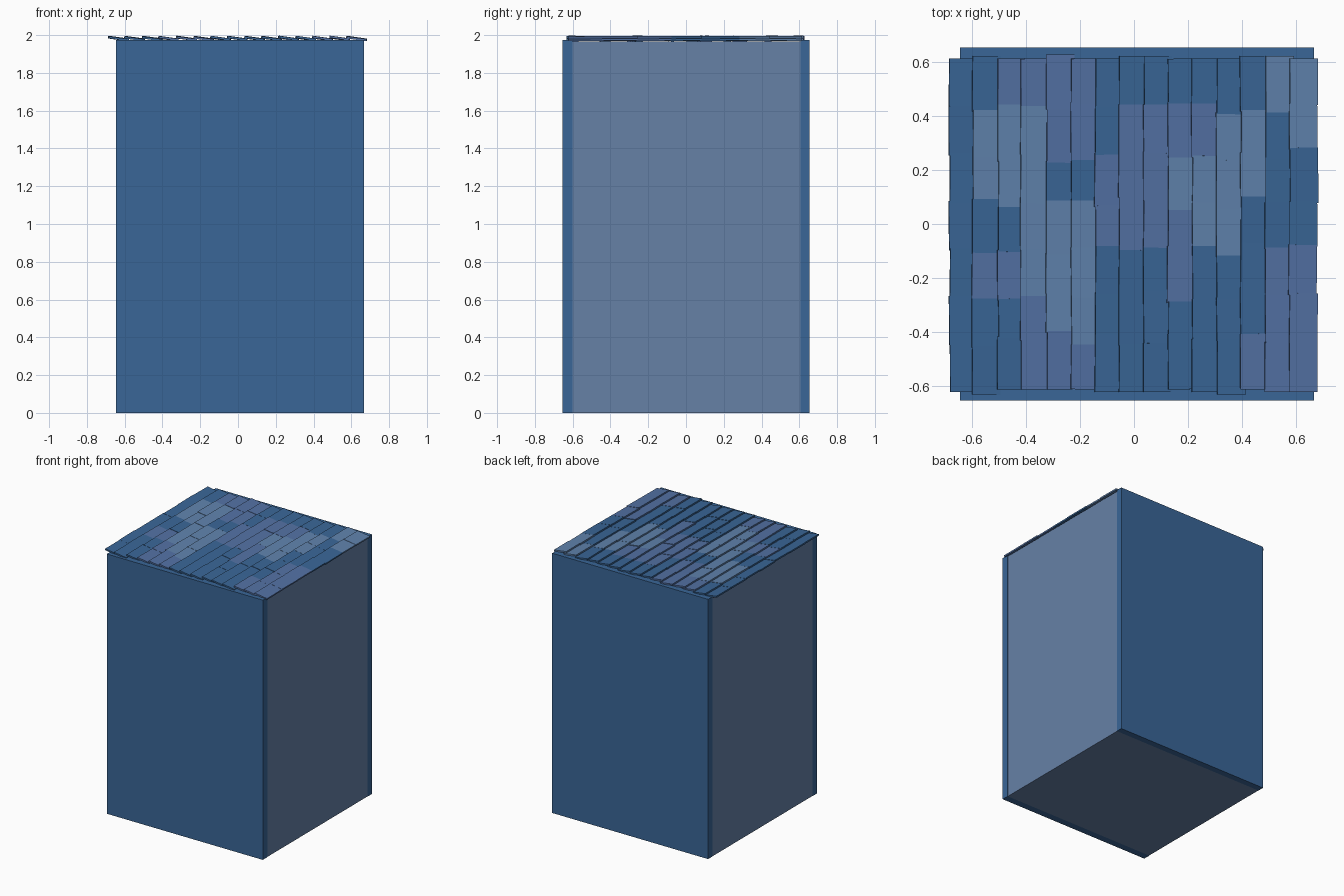
import bpy, bmesh, random
from mathutils import Matrix, Vector, Euler

if "Cube" in bpy.data.objects:
    bpy.data.objects.remove(bpy.data.objects["Cube"])

random.seed(4)


def material(name, r, g, b):
    m = bpy.data.materials.new(name)
    m.diffuse_color = [(c / 255) ** 2.2 for c in (r, g, b)] + [1]
    m.use_nodes = True
    m.node_tree.nodes["Principled BSDF"].inputs["Base Color"].default_value = m.diffuse_color
    return m


DARK = material("dark_blue", 60, 102, 150)
LIGHT = material("light_blue", 96, 130, 172)
PURPLE = material("violet_blue", 84, 113, 163)
SIDE = material("grey_blue", 102, 128, 165)


def add_box(bm, center, size, rot=(0, 0, 0), mat=0):
    m = Matrix.LocRotScale(Vector(center), Euler(rot), Vector(size))
    verts = bmesh.ops.create_cube(bm, size=1, matrix=m)["verts"]
    for f in {f for v in verts for f in v.link_faces}:
        f.material_index = mat


def make_object(name, bm, mats):
    me = bpy.data.meshes.new(name)
    bm.to_mesh(me)
    bm.free()
    for m in mats:
        me.materials.append(m)
    ob = bpy.data.objects.new(name, me)
    bpy.context.collection.objects.link(ob)
    return ob


def box(name, lo, hi, mat):
    bm = bmesh.new()
    add_box(bm, [(a + b) / 2 for a, b in zip(lo, hi)], [b - a for a, b in zip(lo, hi)])
    return make_object(name, bm, [mat])


# Body: tall core between a front and a back panel
X0, X1 = -0.645, 0.667
box("body_core", (X0 + 0.002, -0.601, 0), (X1 - 0.002, 0.606, 1.966), SIDE)
box("front_panel", (X0, -0.655, 0), (X1, -0.60, 1.975), DARK)
box("back_panel", (X0, 0.605, 0), (X1, 0.655, 1.975), DARK)

# Shingle columns: left edge x, tile colours from back to front, y joints
COLUMNS = [
    (-0.685, "DD", (0.61, -0.27, -0.62)),
    (-0.60, "DLLDPD", (0.62, 0.42, 0.25, 0.09, -0.11, -0.28, -0.63)),
    (-0.505, "PLLDPDD", (0.61, 0.44, 0.235, 0.06, -0.10, -0.28, -0.42, -0.61)),
    (-0.42, "PLLPP", (0.61, 0.44, 0.08, -0.27, -0.43, -0.61)),
    (-0.325, "PDLLP", (0.625, 0.23, 0.085, -0.11, -0.40, -0.61)),
    (-0.235, "PPDLP", (0.61, 0.45, 0.235, 0.09, -0.45, -0.61)),
    (-0.145, "DPPDDD", (0.61, 0.26, 0.065, -0.085, -0.26, -0.41, -0.62)),
    (-0.055, "DPPPD", (0.62, 0.44, 0.24, 0.10, -0.10, -0.62)),
    (0.035, "DPDDD", (0.62, 0.44, -0.085, -0.245, -0.445, -0.62)),
    (0.125, "DPLPPDD", (0.61, 0.45, 0.25, 0.055, -0.085, -0.29, -0.41, -0.61)),
    (0.215, "DPLDDD", (0.61, 0.45, 0.25, -0.085, -0.28, -0.43, -0.62)),
    (0.305, "DLDD", (0.61, 0.41, -0.12, -0.43, -0.63)),
    (0.395, "DLDP", (0.62, 0.42, 0.105, -0.41, -0.61)),
    (0.487, "LDPP", (0.62, 0.41, -0.09, -0.26, -0.62)),
    (0.575, "LDDP", (0.61, 0.28, 0.08, -0.08, -0.62)),
]

# Overlapping shingles, each tilted down towards +x, long runs split up
bm = bmesh.new()
for x, colours, joints in COLUMNS:
    for c, y0, y1 in zip(colours, joints, joints[1:]):
        n = max(1, round((y0 - y1) / 0.19))
        step = (y0 - y1) / n
        for k in range(n):
            yc = y0 - (k + 0.5) * step
            add_box(bm,
                    (x + 0.0525 + random.uniform(-0.003, 0.003), yc,
                     1.982 + random.uniform(-0.0015, 0.0015)),
                    (0.105, step + 0.006, 0.011),
                    (random.uniform(-0.012, 0.012), 0.14, random.uniform(-0.012, 0.012)),
                    "DLP".index(c))
make_object("roof_shingles", bm, [DARK, LIGHT, PURPLE])
